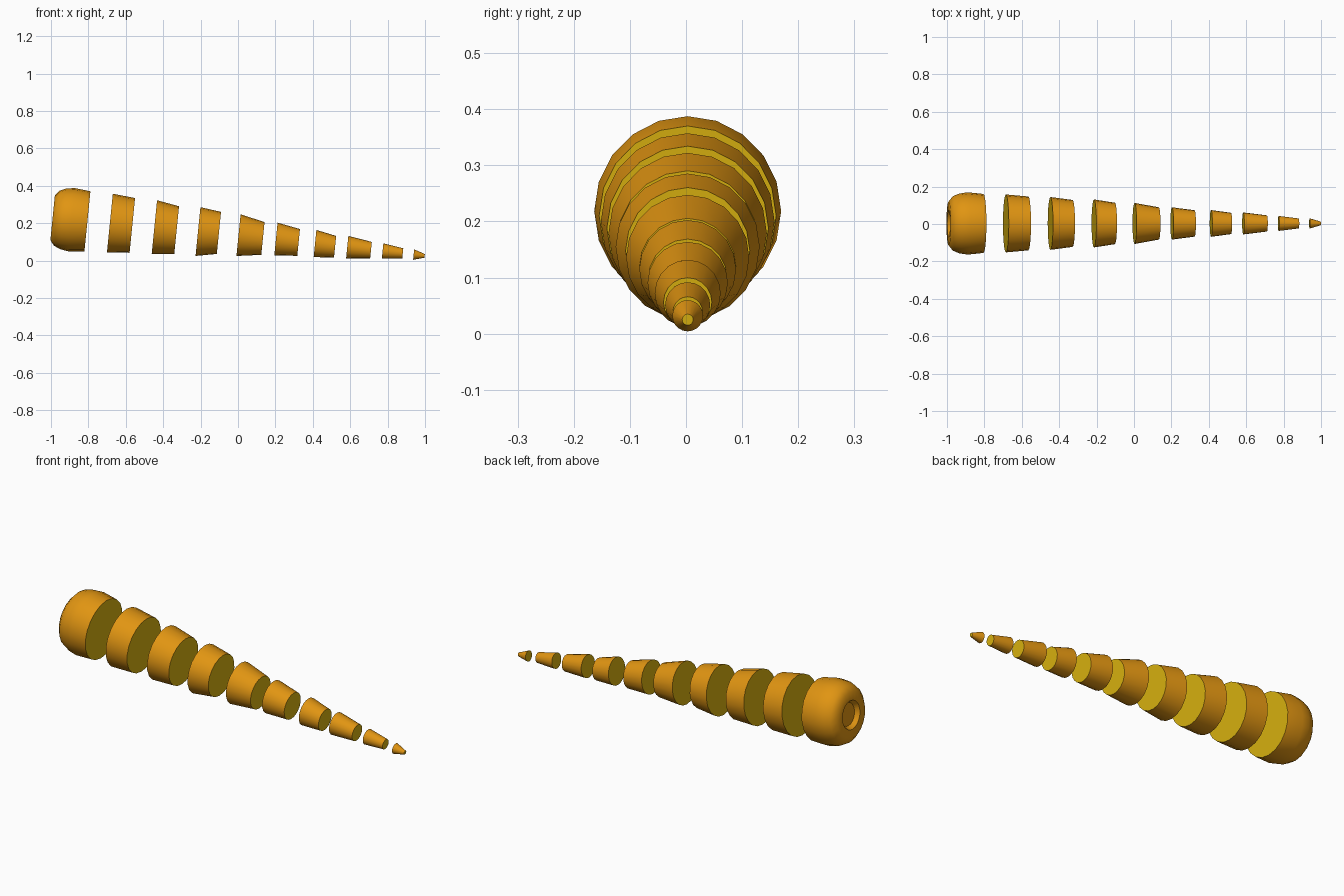
import bpy
import bmesh
import math
from mathutils import Vector

SIDES = 20
AXIS = Vector((1, 0, -0.1)).normalized()      # the root tapers slightly downhill
UP = Vector((0.1, 0, 1)).normalized()
ACROSS = Vector((0, 1, 0))

default_cube = bpy.data.objects.get("Cube")
if default_cube:
    bpy.data.objects.remove(default_cube, do_unlink=True)


def make_material(name, colour):
    material = bpy.data.materials.new(name)
    material.use_nodes = True
    material.diffuse_color = colour
    shader = material.node_tree.nodes["Principled BSDF"]
    shader.inputs["Base Color"].default_value = colour
    return material


skin = make_material("orange skin", (0.75, 0.30, 0.006, 1))
flesh = make_material("yellow flesh", (0.70, 0.45, 0.005, 1))


def add_ring(bm, centre, radius):
    """One loop of vertices square to the axis of the root."""
    ring = []
    for i in range(SIDES):
        angle = math.tau * i / SIDES
        offset = UP * math.cos(angle) + ACROSS * 0.98 * math.sin(angle)
        ring.append(bm.verts.new(centre + offset * radius))
    return ring


def make_piece(name, stations, first_cap_material):
    """Skin a row of (centre, radius) rings and close both ends."""
    bm = bmesh.new()
    rings = [add_ring(bm, centre, radius) for centre, radius in stations]
    for a, b in zip(rings, rings[1:]):
        for i in range(SIDES):
            j = (i + 1) % SIDES
            bm.faces.new((a[i], a[j], b[j], b[i]))
    bm.faces.new(rings[0]).material_index = first_cap_material
    bm.faces.new(rings[-1]).material_index = 1
    bmesh.ops.recalc_face_normals(bm, faces=bm.faces)

    mesh = bpy.data.meshes.new(name)
    bm.to_mesh(mesh)
    bm.free()
    mesh.materials.append(skin)
    mesh.materials.append(flesh)
    piece = bpy.data.objects.new(name, mesh)
    bpy.context.collection.objects.link(piece)

    # smooth skin, crisp cut edges
    bpy.ops.object.select_all(action="DESELECT")
    piece.select_set(True)
    bpy.context.view_layer.objects.active = piece
    bpy.ops.object.shade_smooth_by_angle(angle=math.radians(40))
    return piece


# Rounded crown with a sunken stalk socket: (distance behind the cut, radius)
crown_cut = Vector((-0.805, 0.003, 0.21))
crown_profile = [
    (0.165, 0.06), (0.187, 0.075), (0.187, 0.12), (0.165, 0.148),
    (0.13, 0.163), (0.085, 0.17), (0, 0.161),
]
make_piece("crown",
           [(crown_cut - AXIS * back, radius) for back, radius in crown_profile],
           first_cap_material=0)

# Tapered slices: x, z and radius of the thick end, then of the thin end
slices = [
    (-0.685, 0.2, 0.158, -0.565, 0.188, 0.147),
    (-0.447, 0.179, 0.144, -0.328, 0.163, 0.128),
    (-0.214, 0.155, 0.131, -0.102, 0.148, 0.113),
    (0.003, 0.136, 0.112, 0.133, 0.118, 0.088),
    (0.203, 0.115, 0.088, 0.324, 0.097, 0.072),
    (0.412, 0.091, 0.073, 0.519, 0.074, 0.058),
    (0.584, 0.072, 0.06, 0.711, 0.056, 0.044),
    (0.773, 0.051, 0.041, 0.881, 0.039, 0.027),
    (0.939, 0.032, 0.028, 0.998, 0.025, 0.01),
]
for number, (x0, z0, r0, x1, z1, r1) in enumerate(slices, start=1):
    name = "tip" if number == len(slices) else f"slice_{number}"
    make_piece(name,
               [(Vector((x0, 0.003, z0)), r0), (Vector((x1, 0.003, z1)), r1)],
               first_cap_material=1)
